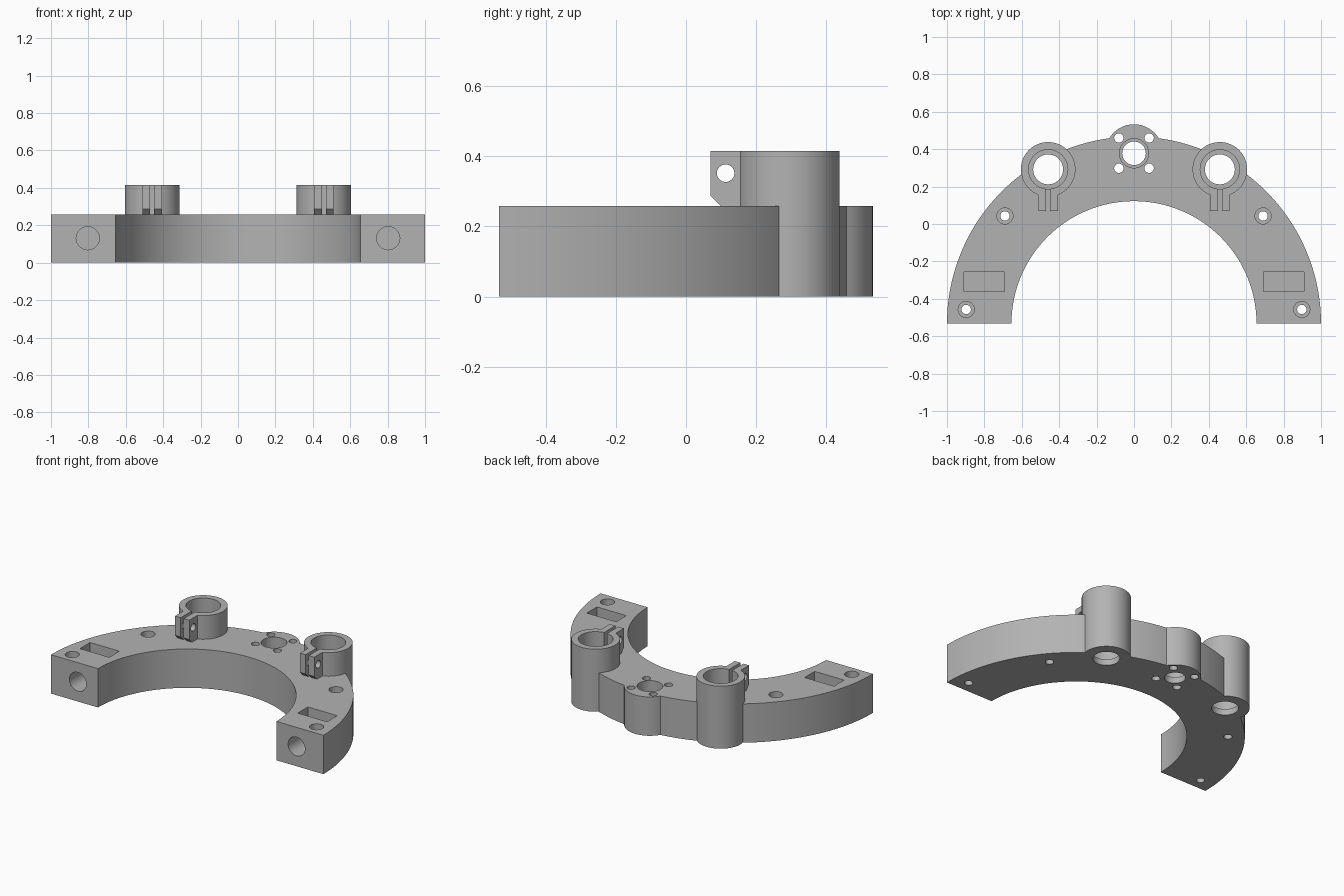
import bpy
import bmesh
from math import pi, cos, sin, radians

default = bpy.data.objects.get("Cube")
if default:
    bpy.data.objects.remove(default, do_unlink=True)

grey = bpy.data.materials.new("plain grey")
grey.use_nodes = True
colour = (0.45, 0.45, 0.45, 1)
grey.diffuse_color = colour
grey.node_tree.nodes["Principled BSDF"].inputs["Base Color"].default_value = colour

BACK = -0.533      # y of the flat feet, also the arc centre
THICK = 0.258      # plate thickness
TALL = 0.415       # height of the clamp sockets
OVER = 0.05        # how far cutters overshoot


def prism(name, points, axis, start, end):
    """Extrude a closed outline along x, y or z."""
    place = {"x": lambda a, b, h: (h, a, b),
             "y": lambda a, b, h: (a, h, b),
             "z": lambda a, b, h: (a, b, h)}[axis]
    bm = bmesh.new()
    face = bm.faces.new([bm.verts.new(place(a, b, start)) for a, b in points])
    shift = place(0, 0, end - start)
    new = bmesh.ops.extrude_face_region(bm, geom=[face])["geom"]
    bmesh.ops.translate(bm, vec=shift,
                        verts=[v for v in new if isinstance(v, bmesh.types.BMVert)])
    bmesh.ops.recalc_face_normals(bm, faces=bm.faces)
    mesh = bpy.data.meshes.new(name)
    bm.to_mesh(mesh)
    bm.free()
    mesh.materials.append(grey)
    obj = bpy.data.objects.new(name, mesh)
    bpy.context.collection.objects.link(obj)
    return obj


def arc(cx, cy, r, begin, finish, steps):
    angles = [radians(begin + (finish - begin) * i / steps) for i in range(steps + 1)]
    return [(cx + r * cos(t), cy + r * sin(t)) for t in angles]


def rod(name, a, b, r, start, end, axis="z", sides=48):
    return prism(name, arc(a, b, r, 0, 360, sides)[:-1], axis, start, end)


def box(name, x0, x1, y0, y1, z0, z1):
    return prism(name, [(x0, y0), (x1, y0), (x1, y1), (x0, y1)], "z", z0, z1)


def combine(target, tool, operation):
    mod = target.modifiers.new(tool.name, "BOOLEAN")
    mod.operation, mod.solver, mod.object = operation, "EXACT", tool
    bpy.context.view_layer.objects.active = target
    bpy.ops.object.modifier_apply(modifier=mod.name)
    bpy.data.objects.remove(tool, do_unlink=True)


# Half-ring plate
outline = arc(0, BACK, 1, 0, 180, 96) + arc(0, BACK, 0.655, 180, 0, 96)
bracket = prism("half_ring_bracket", outline, "z", 0, THICK)

# Solid additions: centre boss, clamp sockets and their split lugs
CX, CY = 0.459, 0.292
solids = [rod("centre_boss", 0, 0.378, 0.155, 0, THICK)]
lug = [(0.07, TALL), (0.07, 0.287), (0.107, 0.25), (0.17, 0.25), (0.17, TALL)]
for s in (-1, 1):
    solids.append(rod("clamp_socket", s * CX, CY, 0.146, 0, TALL, sides=64))
    solids.append(prism("clamp_lugs", lug, "x", s * CX - 0.052, s * CX + 0.052))

# Holes
cutters = []


def stepped_hole(name, x, y, small, large, ledge, top):
    cutters.append(rod(name + "_through", x, y, small, -OVER, top + OVER))
    cutters.append(rod(name + "_counterbore", x, y, large, ledge, top + OVER))


stepped_hole("centre_hole", 0, 0.378, 0.063, 0.078, 0.04, THICK)
for s in (-1, 1):
    for y in (0.298, 0.46):
        cutters.append(rod("boss_screw", s * 0.081, y, 0.025, -OVER, THICK + OVER, sides=32))
    stepped_hole("socket_bore", s * CX, CY, 0.08, 0.105, 0.04, TALL)
    stepped_hole("upper_screw", s * 0.69, 0.043, 0.025, 0.043, 0.17, THICK)
    stepped_hole("foot_screw", s * 0.897, -0.457, 0.025, 0.043, 0.17, THICK)
    # Clamp slot and its cross bolt hole
    cutters.append(box("clamp_slot", s * CX - 0.011, s * CX + 0.011, 0, CY, THICK, TALL + OVER))
    cutters.append(rod("clamp_bolt", 0.113, 0.352, 0.025, s * CX - 0.1, s * CX + 0.1, "x", 32))
    # Nut pocket and the bolt hole reaching it from the foot
    mid = s * 0.8
    cutters.append(box("nut_pocket", mid - 0.108, mid + 0.108, -0.362, -0.256, 0.03, THICK + OVER))
    cutters.append(rod("foot_bolt", s * 0.803, 0.131, 0.062, BACK - OVER, -0.3, "y"))

for tool in solids:
    combine(bracket, tool, "UNION")
for tool in cutters:
    combine(bracket, tool, "DIFFERENCE")

# Smooth curved walls, crisp edges
bpy.ops.object.select_all(action="DESELECT")
bracket.select_set(True)
bpy.context.view_layer.objects.active = bracket
bpy.ops.object.shade_smooth_by_angle(angle=radians(30))
